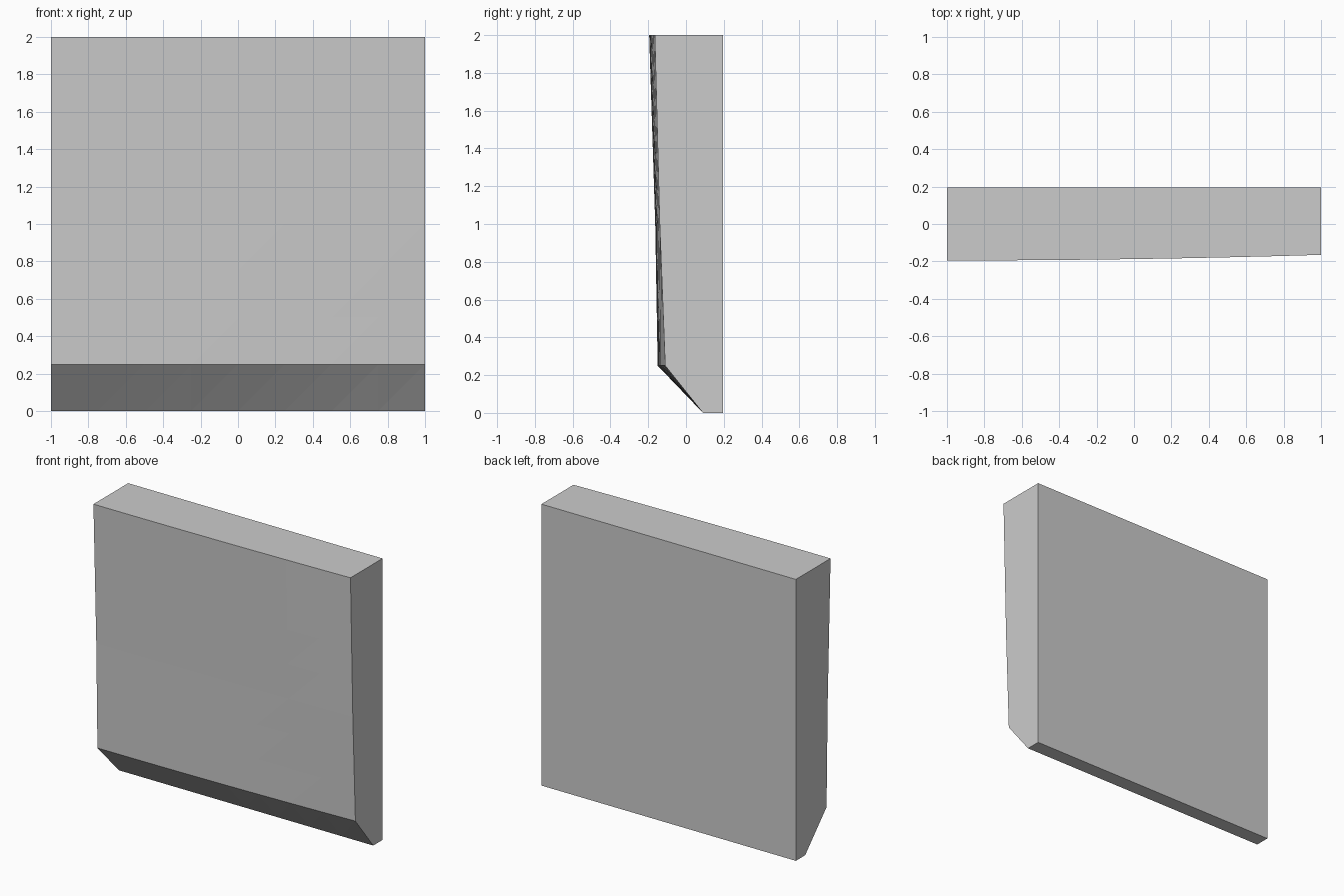
import bpy, bmesh

if "Cube" in bpy.data.objects:
    bpy.data.objects.remove(bpy.data.objects["Cube"])

N = 8
BACK = 0.195
# (z, front depth at left end, front depth at right end)
PROFILE = [(0, 0.09, 0.09), (0.25, -0.15, -0.11), (1.0, -0.163, -0.139), (2.0, -0.195, -0.165)]


def front_y(x, z):
    t = ((x + 1) / 2) ** 2
    for (z0, l0, r0), (z1, l1, r1) in zip(PROFILE, PROFILE[1:]):
        if z <= z1:
            k = (z - z0) / (z1 - z0)
            left, right = l0 + (l1 - l0) * k, r0 + (r1 - r0) * k
            return left + (right - left) * t


bm = bmesh.new()

# Sculpted front face as a grid
grid = []
for j in range(N + 1):
    z = 2 * j / N
    grid.append([bm.verts.new((x, front_y(x, z), z)) for x in (2 * i / N - 1 for i in range(N + 1))])
for j in range(N):
    for i in range(N):
        a, b, c, d = grid[j][i], grid[j][i + 1], grid[j + 1][i + 1], grid[j + 1][i]
        bm.faces.new((a, b, c))
        bm.faces.new((a, c, d))

# Flat back and the four sides
bl, br, tr, tl = [bm.verts.new((x, BACK, z)) for x, z in ((-1, 0), (1, 0), (1, 2), (-1, 2))]
bm.faces.new((br, bl, tl, tr))
bm.faces.new([bl, br] + grid[0][::-1])
bm.faces.new([tr, tl] + grid[N])
bm.faces.new([tl, bl] + [row[0] for row in grid])
bm.faces.new([br, tr] + [row[N] for row in grid][::-1])
bmesh.ops.recalc_face_normals(bm, faces=bm.faces)

mesh = bpy.data.meshes.new("wall_panel")
bm.to_mesh(mesh)
bm.free()
bpy.context.collection.objects.link(bpy.data.objects.new("wall_panel", mesh))
